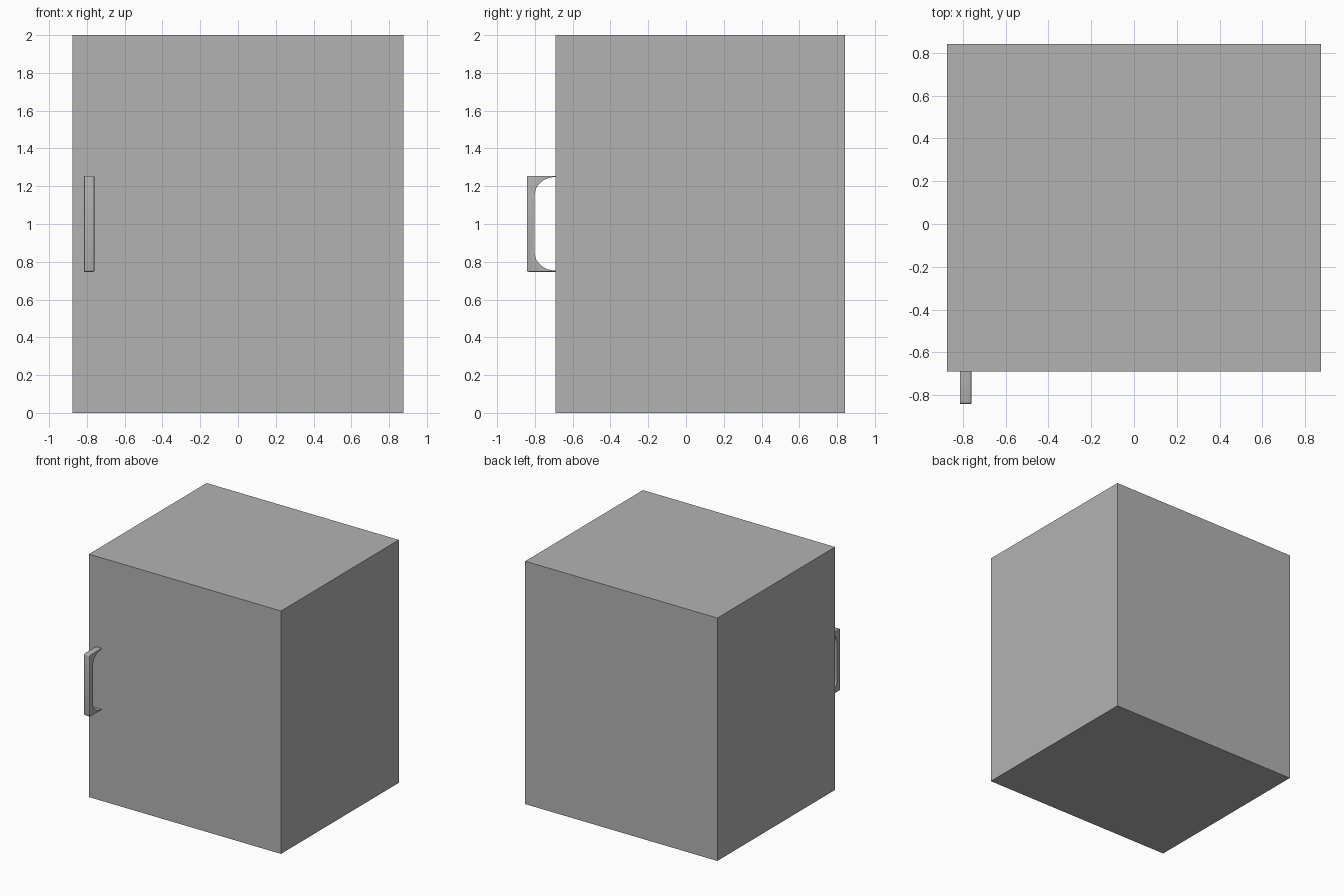
import bpy, bmesh, math

if "Cube" in bpy.data.objects:
    bpy.data.objects.remove(bpy.data.objects["Cube"])


def make_object(name, bm):
    me = bpy.data.meshes.new(name)
    bm.to_mesh(me)
    bm.free()
    ob = bpy.data.objects.new(name, me)
    bpy.context.collection.objects.link(ob)
    return ob


# cabinet body
bm = bmesh.new()
bmesh.ops.create_cube(bm, size=1)
for v in bm.verts:
    v.co = (v.co.x * 1.75, v.co.y * 1.532 + 0.076, v.co.z * 2 + 1)
make_object("cabinet_body", bm)

# handle: upper half of the side profile (y, z offset), mirrored downwards
MID, WALL, FRONT, HALF, R = 1.001, -0.69, -0.842, 0.254, 0.01
X0, X1 = -0.815, -0.761
outer = [(WALL, HALF)]
outer += [(FRONT + R - R * math.sin(a), HALF - R + R * math.cos(a))
          for a in (math.radians(30 * i) for i in range(4))]
inner = [(WALL - 0.112 * math.sin(a), 0.15 + 0.098 * math.cos(a))
         for a in (math.radians(11.25 * i) for i in range(9))]
flip = lambda pts: [(y, -z) for y, z in pts]
profile = outer + flip(outer[::-1]) + flip(inner) + inner[::-1]

bm = bmesh.new()
face = bm.faces.new([bm.verts.new((X0, y, MID + z)) for y, z in profile])
ext = bmesh.ops.extrude_face_region(bm, geom=[face])
new = [g for g in ext["geom"] if isinstance(g, bmesh.types.BMVert)]
bmesh.ops.translate(bm, verts=new, vec=(X1 - X0, 0, 0))
bmesh.ops.recalc_face_normals(bm, faces=bm.faces)

# soften the outer rims of the handle
is_outer = lambda v: v.co.y < FRONT + R + 0.001 or abs(v.co.z - MID) > HALF - 0.001
rims = [e for e in bm.edges if all(is_outer(v) for v in e.verts)
        and abs(e.verts[0].co.x - e.verts[1].co.x) < 1e-5]
bmesh.ops.bevel(bm, geom=rims, offset=0.004, segments=2, profile=0.5,
                affect='EDGES', clamp_overlap=True)
handle = make_object("door_handle", bm)
bpy.context.view_layer.objects.active = handle
handle.select_set(True)
bpy.ops.object.shade_smooth_by_angle(angle=math.radians(35))

# darker grey finish
mat = bpy.data.materials.new("dark_grey")
mat.diffuse_color = (0.45, 0.45, 0.45, 1)
mat.use_nodes = True
mat.node_tree.nodes["Principled BSDF"].inputs["Base Color"].default_value = mat.diffuse_color
for ob in bpy.data.objects:
    ob.data.materials.append(mat)
